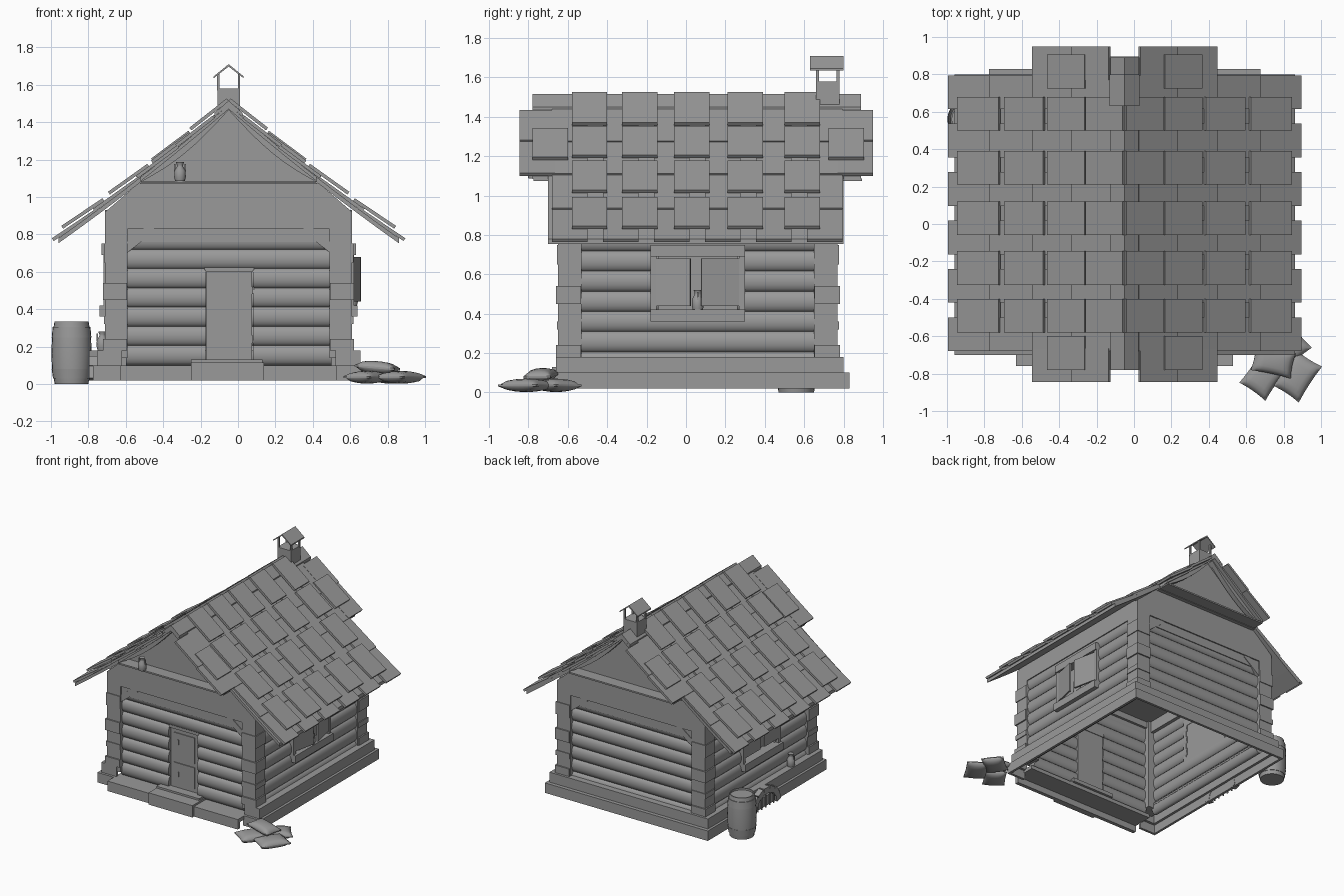
import bpy, bmesh, math
from mathutils import Vector, Matrix

if "Cube" in bpy.data.objects:
    bpy.data.objects.remove(bpy.data.objects["Cube"])

CX = -0.05      # ridge line in x
CY = 0.06       # middle of the house in y
GREY = bpy.data.materials.new("dark_grey")
GREY.diffuse_color = (0.32, 0.32, 0.32, 1)
GREY.use_nodes = True
GREY.node_tree.nodes["Principled BSDF"].inputs["Base Color"].default_value = GREY.diffuse_color


def make(name, bm, smooth=None):
    bmesh.ops.recalc_face_normals(bm, faces=bm.faces)
    me = bpy.data.meshes.new(name)
    bm.to_mesh(me)
    bm.free()
    me.materials.append(GREY)
    ob = bpy.data.objects.new(name, me)
    bpy.context.collection.objects.link(ob)
    if smooth:
        bpy.ops.object.select_all(action='DESELECT')
        ob.select_set(True)
        bpy.context.view_layer.objects.active = ob
        bpy.ops.object.shade_smooth_by_angle(angle=math.radians(smooth))
    return ob


def solid(name, c, s, rot=Matrix.Identity(3)):
    bm = bmesh.new()
    bmesh.ops.create_cube(bm, size=1, matrix=Matrix.LocRotScale(Vector(c), rot, Vector(s)))
    return make(name, bm)


def box(name, x, y, z):
    return solid(name, [(a + b) / 2 for a, b in (x, y, z)], [b - a for a, b in (x, y, z)])


def rot(a, axis):
    return Matrix.Rotation(math.radians(a), 3, axis)


def prism(name, pts, y0, y1):
    # outline in x/z extruded along y
    bm = bmesh.new()
    f = bm.faces.new([bm.verts.new((x, y0, z)) for x, z in pts])
    g = bmesh.ops.extrude_face_region(bm, geom=[f])['geom']
    bmesh.ops.translate(bm, vec=(0, y1 - y0, 0), verts=[v for v in g if isinstance(v, bmesh.types.BMVert)])
    return make(name, bm)


def log(name, a, b, r=0.055, flat=1.0):
    # round bar; flat < 1 squashes it sideways
    a, b = Vector(a), Vector(b)
    d = (b - a).normalized()
    bm = bmesh.new()
    bmesh.ops.create_cone(bm, cap_ends=True, segments=16, radius1=r, radius2=r, depth=(b - a).length,
                          matrix=d.to_track_quat('Z', 'Y').to_matrix().to_4x4())
    k = Vector((abs(d.y), abs(d.x), 0)) * (flat - 1) + Vector((1, 1, 1))
    bmesh.ops.scale(bm, vec=k, verts=bm.verts)
    bmesh.ops.translate(bm, vec=(a + b) / 2, verts=bm.verts)
    return make(name, bm, 40)


def lathe(name, loc, prof, n=20):
    bm = bmesh.new()
    vs = [bm.verts.new((r, 0, z)) for r, z in prof]
    es = [bm.edges.new(p) for p in zip(vs, vs[1:])]
    bmesh.ops.spin(bm, geom=vs + es, axis=(0, 0, 1), cent=(0, 0, 0), angle=2 * math.pi, steps=n)
    bmesh.ops.remove_doubles(bm, verts=bm.verts, dist=1e-4)
    bmesh.ops.translate(bm, vec=loc, verts=bm.verts)
    return make(name, bm, 35)


# hollow stone base with a low deck and steps at the front
for z0, z1, o, t, y0, y1 in ((0.02, 0.10, 0.725, 0.02, -0.68, 0.83), (0.09, 0.10, 0.725, 0.04, -0.68, 0.83),
                             (0.10, 0.18, 0.705, 0.02, -0.66, 0.80), (0.165, 0.18, 0.705, 0.12, -0.66, 0.80)):
    for s in (-1, 1):
        box("base_side", sorted((CX + s * (o - t), CX + s * o)), (y0, y1), (z0, z1))
        box("base_front_corner", sorted((CX + s * 0.57, CX + s * o)), (y0, y0 + t), (z0, z1))
    box("base_back", (CX - o + t, CX + o - t), (y1 - t, y1), (z0, z1))
box("front_deck", (-0.63, 0.53), (-0.76, -0.57), (0.07, 0.10))
box("deck_front", (-0.63, 0.53), (-0.76, -0.73), (0.02, 0.07))
box("door_step", (-0.25, 0.14), (-0.78, -0.57), (0.07, 0.115))
box("door_step_front", (-0.25, 0.14), (-0.78, -0.74), (0.02, 0.07))
box("door_threshold", (-0.25, 0.13), (-0.68, -0.55), (0.10, 0.13))

# corner posts with slightly projecting blocks
for sx in (-1, 1):
    for sy in (-1, 1):
        px, py = CX + sx * 0.60, CY + sy * 0.65
        solid("corner_post", (px, py, 0.53), (0.12, 0.12, 0.78))
        for i, (z0, z1) in enumerate(((0.18, 0.24), (0.32, 0.36), (0.45, 0.54), (0.65, 0.75))):
            d = 0.008 if i % 2 else 0.014
            solid("corner_block", (px + sx * d / 2, py + sy * d / 2, (z0 + z1) / 2),
                  (0.12 + d * 0.6, 0.12 + d * 0.6, z1 - z0))

# log walls, split at the door and windows
for i in range(7):
    z = 0.155 + 0.1025 * i
    spans = [(-0.60, -0.175), (0.08, 0.50)] if z < 0.66 else [(-0.60, 0.50)]
    for a, b in spans:
        log("front_log", (a, -0.60, z), (b, -0.60, z), flat=0.62)
    log("back_log", (-0.60, 0.72, z), (0.50, 0.72, z), flat=0.62)
    spans = [(-0.55, -0.14), (0.26, 0.67)] if 0.42 < z < 0.70 else [(-0.55, 0.67)]
    for x in (CX - 0.62, CX + 0.62):
        for a, b in spans:
            log("side_log", (x, a, z), (x, b, z), flat=0.62)

# top beams, diagonal braces and ceiling
for s in (-1, 1):
    y = CY + s * 0.66
    solid("gable_beam", (CX, y, 0.875), (1.31, 0.10, 0.09))
    solid("wall_plate", (CX, CY + s * 0.665, 0.80), (1.10, 0.07, 0.08))
    solid("side_beam", (CX + s * 0.61, CY, 0.86), (0.10, 1.36, 0.14))
    for t in (-1, 1):
        solid("corner_brace", (CX + t * 0.485, y + s * 0.03, 0.775), (0.20, 0.03, 0.045), rot(t * 38, 'Y'))
box("ceiling", (-0.64, 0.54), (-0.58, 0.70), (0.88, 0.90))

# door
box("door", (-0.17, 0.075), (-0.61, -0.57), (0.13, 0.60))
box("door_lintel", (-0.18, 0.085), (-0.62, -0.565), (0.60, 0.665))
for z0, z1 in ((0.16, 0.33), (0.36, 0.57)):
    box("door_panel", (-0.14, 0.045), (-0.617, -0.60), (z0, z1))
for x in (-0.10, 0.08):
    for z in (0.24, 0.50):
        box("door_hinge", (x - 0.005, x + 0.005), (-0.622, -0.60), (z - 0.02, z + 0.02))

# windows on both sides
for s in (-1, 1):
    x = CX + s * 0.63
    for y in (-0.165, 0.285):
        solid("window_post", (x, y, 0.555), (0.08, 0.03, 0.30))
    solid("window_sill", (x + s * 0.01, 0.06, 0.39), (0.10, 0.48, 0.06))
    solid("window_header", (x + s * 0.005, 0.06, 0.72), (0.09, 0.48, 0.06))
    solid("window_back", (CX + s * 0.60, 0.06, 0.555), (0.015, 0.44, 0.30))
for t, y, w in ((1, -0.065, 0.18), (-1, 0.175, 0.20)):
    solid("right_shutter", (0.63, y, 0.56), (0.014, w, 0.24), rot(-t * 12, 'Z'))
    solid("left_shutter", (-0.71, y, 0.565), (0.014, w, 0.22))


# concave roof: height of the tile bed at a distance u from the ridge
def bed(u):
    return 1.50 - 0.86 * u + 0.085 * u * u


def shell(u1, top, bot, s, sag=0.0, n=8):
    us = [u1 * i / n for i in range(n + 1)]
    return ([(CX + s * u, bed(u) + top) for u in us] +
            [(CX + s * u, bed(u) + bot - sag * math.sin(math.pi * u / u1)) for u in reversed(us)])


def tile(s, u0, u1, y, w, lift):
    a, b = bed(u0) + lift - 0.012, bed(u1) + lift
    ang = math.degrees(math.atan2(a - b, u1 - u0))
    solid("roof_tile", (CX + s * (u0 + u1) / 2, y, (a + b) / 2),
          (math.hypot(u1 - u0, a - b), w, 0.018), rot(s * ang, 'Y'))


for s in (-1, 1):
    prism("roof_slab", shell(0.91, -0.008, -0.035, s), -0.70, 0.80)
    prism("gable_roof_edge", shell(0.47, -0.008, -0.030, s), -0.78, 0.89)
    for y in (-0.74, 0.82):
        prism("gable_bargeboard", shell(0.47, -0.008, -0.035, s, 0.035), y, y + 0.04)
    for u0, u1 in ((0.07, 0.28), (0.26, 0.49), (0.47, 0.72), (0.70, 0.94)):
        for k in range(6):
            tile(s, u0, u1, -0.590 + 0.259 * k, 0.18, 0.005)
        if u1 < 0.5:
            for y in (-0.755, 0.86):
                tile(s, u0 + 0.01, u1, y, 0.18, 0.008)
    for u0, u1 in ((0.005, 0.205), (0.21, 0.41), (0.43, 0.64), (0.67, 0.89)):
        for y in (-0.49, -0.235, 0.03, 0.30, 0.59):
            tile(s, u0, u1, y, 0.18, 0.036)
    for y in (-0.69, 0.815):
        tile(s, 0.21, 0.41, y, 0.18, 0.026)
    prism("ridge_cap", [(CX, 1.515), (CX + s * 0.075, 1.45), (CX + s * 0.075, 1.43), (CX, 1.49)], -0.78, 0.89)

# gables: lower band, ledge and triangle
low = [(-0.71, 0.92), (0.61, 0.92), (0.43, 1.075), (-0.53, 1.075)]
tri = [(CX + 0.47 * t, bed(0.47 * abs(t)) - 0.02) for t in (-1, -0.6, -0.25, 0, 0.25, 0.6, 1)]
for s in (-1, 1):
    y = CY + s * 0.71
    prism("gable_band", low, y - s * 0.04, y)
    prism("gable_triangle", [(-0.52, 1.07)] + tri + [(0.42, 1.07)], y, y + s * 0.03)
    solid("gable_ledge", (CX, y + s * 0.05, 1.08), (0.93, 0.15, 0.012))

# chimney with small pitched cover
box("chimney", (-0.11, 0.01), (0.66, 0.78), (1.44, 1.58))
for x in (-0.105, 0.005):
    for y in (0.668, 0.772):
        solid("chimney_post", (x, y, 1.615), (0.012, 0.016, 0.09))
for s in (-1, 1):
    prism("chimney_cover", [(CX, 1.71), (CX + s * 0.08, 1.645), (CX + s * 0.08, 1.635), (CX, 1.697)], 0.63, 0.80)

# cellar vent on the left: stone arch with bars
for i in range(7):
    a = math.pi * (i + 0.5) / 7
    solid("vent_stone", (-0.775, 0.11 + 0.15 * math.cos(a), 0.03 + 0.125 * math.sin(a)),
          (0.045, 0.05, 0.066), rot(math.degrees(a), 'X'))
for k in (-2, -1, 0, 1, 2):
    log("vent_bar", (-0.787, 0.11 + k * 0.05, 0.02), (-0.787, 0.11 + k * 0.05, 0.15 - 0.012 * k * k), 0.006)

# barrel
prof = [(0, 0), (0.09, 0), (0.095, 0.03), (0.099, 0.03), (0.106, 0.08), (0.104, 0.08), (0.108, 0.165),
        (0.104, 0.25), (0.106, 0.25), (0.101, 0.305), (0.096, 0.305), (0.091, 0.335), (0.083, 0.335),
        (0.083, 0.32), (0, 0.32)]
lathe("barrel", (-0.89, 0.56, 0), prof, 24)

# jugs on the gable ledge, right window sill and left base
jug = [(0, 0), (0.026, 0), (0.031, 0.02), (0.030, 0.055), (0.017, 0.075), (0.016, 0.085), (0.022, 0.10), (0, 0.10)]
for p in ((-0.31, -0.775, 1.086), (0.61, 0.06, 0.42), (-0.725, -0.30, 0.18)):
    lathe("jug", p, jug, 14)
    for s in (-1, 1):
        solid("jug_handle", (p[0] + s * 0.027, p[1], p[2] + 0.07), (0.008, 0.008, 0.04))


# pile of sacks
def sack(loc, w, l, tilt, turn):
    bm = bmesh.new()
    bmesh.ops.create_cube(bm, size=2)
    bmesh.ops.subdivide_edges(bm, edges=bm.edges, cuts=7, use_grid_fill=True)
    for v in bm.verts:
        x, y, z = v.co
        puff = 0.15 + 0.85 * max(0, (1 - x * x) * (1 - y * y)) ** 0.38
        v.co = (x * w / 2 * (0.94 + 0.06 * y * y), y * l / 2 * (0.94 + 0.06 * x * x), z * puff * 0.034)
    m = Matrix.LocRotScale(Vector(loc), rot(turn, 'Z') @ rot(tilt, 'Y'), None)
    bmesh.ops.transform(bm, matrix=m, verts=bm.verts)
    make("sack", bm, 60)


sack((0.872, -0.812, 0.036), 0.17, 0.23, 0, -33)
sack((0.69, -0.815, 0.036), 0.17, 0.20, 0, -35)
sack((0.82, -0.66, 0.036), 0.17, 0.20, 0, -50)
sack((0.745, -0.735, 0.088), 0.22, 0.14, 5, -12)
